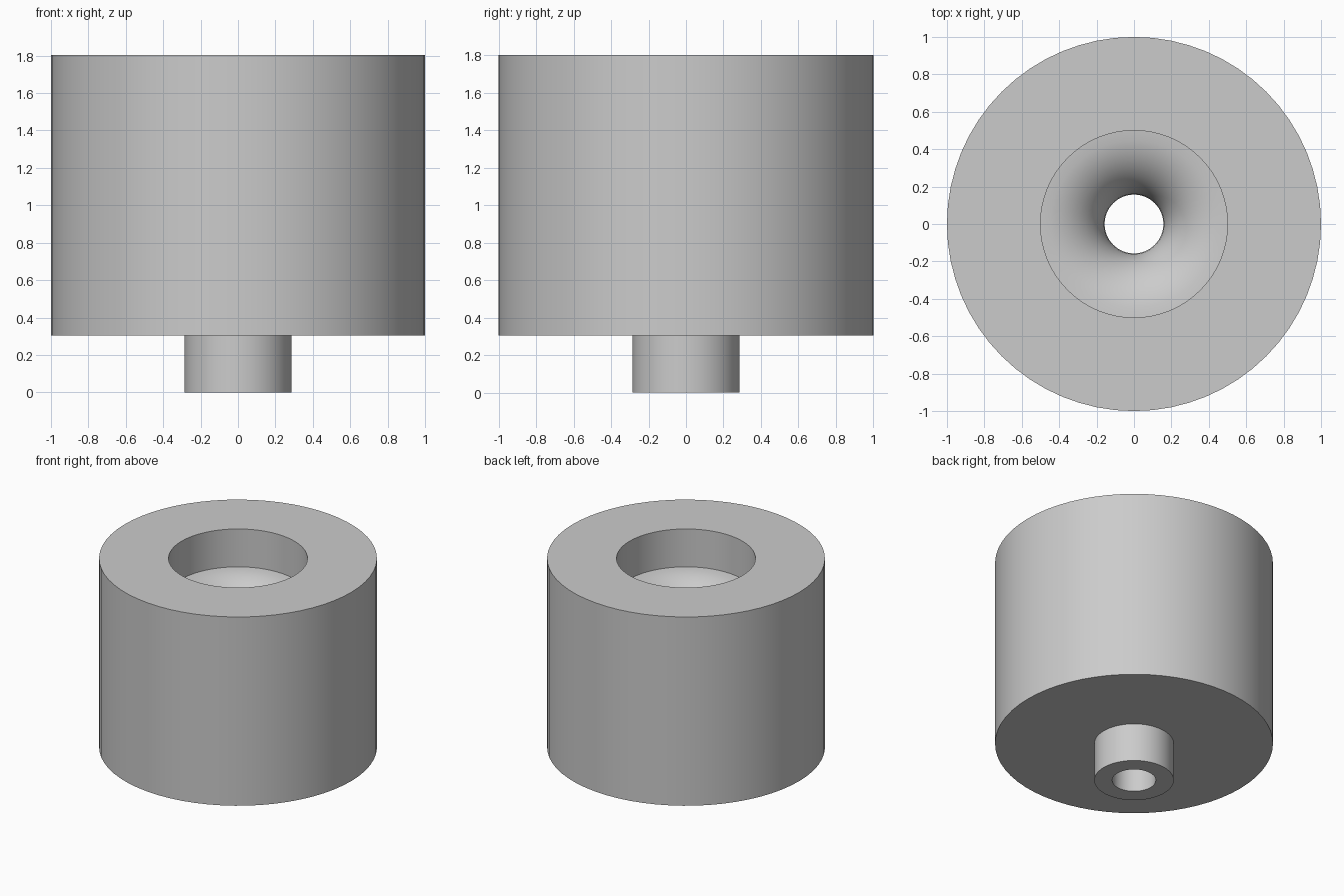
import bpy, bmesh
from math import pi, sin, cos, radians

cube = bpy.data.objects.get("Cube")
if cube:
    bpy.data.objects.remove(cube, do_unlink=True)

SIDES = 64
TOP, SHOULDER, RIM = 1.803, 0.304, 1.502   # heights: top face, body underside, bore floor
BODY_R, BORE_R, STEM_R, HOLE_R = 1.0, 0.5, 0.286, 0.157
FILLET = BORE_R - HOLE_R

# Single grey material
grey = bpy.data.materials.new("plain grey")
grey.use_nodes = True
color = (0.6, 0.6, 0.6, 1)
grey.diffuse_color = color
grey.node_tree.nodes["Principled BSDF"].inputs["Base Color"].default_value = color


def lathe(name, profile):
    """Revolve a closed (radius, height) profile around z."""
    bm = bmesh.new()
    verts = [bm.verts.new((r, 0, z)) for r, z in profile]
    edges = [bm.edges.new((a, b)) for a, b in zip(verts, verts[1:] + verts[:1])]
    bmesh.ops.spin(bm, geom=verts + edges, cent=(0, 0, 0), axis=(0, 0, 1),
                   angle=2 * pi, steps=SIDES, use_merge=True)
    bmesh.ops.remove_doubles(bm, verts=bm.verts, dist=1e-4)
    bmesh.ops.recalc_face_normals(bm, faces=bm.faces)
    mesh = bpy.data.meshes.new(name)
    bm.to_mesh(mesh)
    bm.free()
    mesh.materials.append(grey)
    obj = bpy.data.objects.new(name, mesh)
    bpy.context.collection.objects.link(obj)
    bpy.ops.object.select_all(action="DESELECT")
    obj.select_set(True)
    bpy.context.view_layer.objects.active = obj
    bpy.ops.object.shade_smooth_by_angle(angle=radians(30))
    return obj


# Rounded throat leading from the bore floor into the narrow hole
STEPS = 10
throat = [(BORE_R - FILLET * sin(a), RIM - FILLET * (1 - cos(a)))
          for a in (pi / 2 * i / STEPS for i in range(STEPS + 1))]

# Outer body, stepped stem, through hole, throat and wide bore in one solid
lathe("bored_cylinder_with_stem",
      [(BORE_R, TOP), (BODY_R, TOP), (BODY_R, SHOULDER), (STEM_R, SHOULDER),
       (STEM_R, 0), (HOLE_R, 0)] + throat[::-1])
